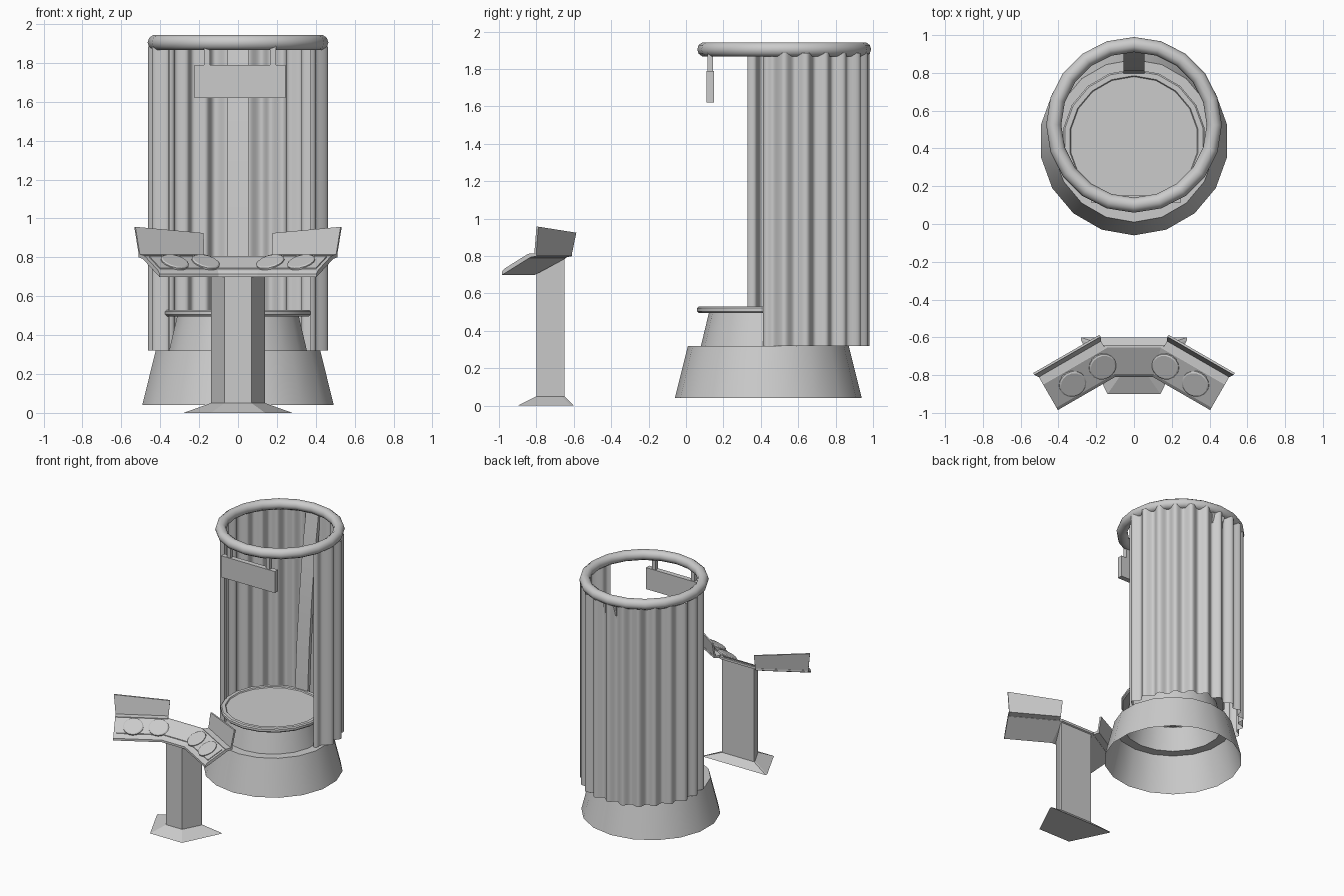
import bpy, bmesh, math
from mathutils import Vector, Matrix

if "Cube" in bpy.data.objects:
    bpy.data.objects.remove(bpy.data.objects["Cube"])


def make(name, verts, faces, smooth=None):
    me = bpy.data.meshes.new(name)
    bm = bmesh.new()
    vs = [bm.verts.new(v) for v in verts]
    for f in faces:
        bm.faces.new([vs[i] for i in f])
    bmesh.ops.recalc_face_normals(bm, faces=bm.faces)
    bm.to_mesh(me)
    bm.free()
    ob = bpy.data.objects.new(name, me)
    bpy.context.collection.objects.link(ob)
    if smooth:
        bpy.ops.object.select_all(action='DESELECT')
        ob.select_set(True)
        bpy.context.view_layer.objects.active = ob
        bpy.ops.object.shade_smooth_by_angle(angle=math.radians(smooth))
    return ob


def loft(name, rings, closed=True, caps=True, smooth=None):
    """Skin a list of equally sized point rings."""
    n = len(rings[0])
    verts = [p for r in rings for p in r]
    faces = []
    for i in range(len(rings) - 1):
        for j in range(n if closed else n - 1):
            k = (j + 1) % n
            faces.append((i * n + j, i * n + k, (i + 1) * n + k, (i + 1) * n + j))
    if caps:
        faces.append(tuple(range(n)))
        faces.append(tuple(range((len(rings) - 1) * n, len(rings) * n)))
    return make(name, verts, faces, smooth)


def box(name, x0, x1, y0, y1, z0, z1):
    return loft(name, [[(x0, y0, z), (x1, y0, z), (x1, y1, z), (x0, y1, z)]
                       for z in (z0, z1)])


# Stepped round base with open underside and recessed standing disc
SIDES = 18
profile = [(.5, .04), (.43, .32), (.36, .32), (.318, .495), (.37, .495), (.38, .505),
           (.38, .522), (.372, .53), (.345, .53), (.34, .522)]
rings = []
for r, z in profile:
    angs = [(i + .5) * math.tau / SIDES for i in range(SIDES)]
    rings.append([(r * math.cos(a), .44 + r * math.sin(a), z) for a in angs])
base = loft("booth_base", rings, caps=False, smooth=35)
loft("standing_disc", [[(x * .95, .44 + (y - .44) * .95, .50) for x, y, _ in rings[-1]],
                       rings[-1]], smooth=30)

# Overhead curtain ring
bpy.ops.mesh.primitive_torus_add(location=(0, .525, 1.905), major_radius=.425,
                                 minor_radius=.04, major_segments=20, minor_segments=10)
bpy.context.object.name = "curtain_ring"
bpy.ops.object.shade_smooth_by_angle(angle=math.radians(40))

# Pleated curtain round the back, with ends turned inward
outline = []
start, end, steps = -17, 209, 180
for i in range(steps + 1):
    d = start + (end - start) * i / steps
    a = math.radians(d)
    r = .443 + .02 * math.cos(24 * (a - math.pi / 2)) + .006 * math.sin(7 * a)
    edge = min(d - start, end - d)
    if edge < 12:
        r -= .06 * (1 - edge / 12)
    outline.append((r * math.cos(a), .525 + r * math.sin(a)))
loft("curtain", [[(x, y, z) for x, y in outline] for z in (.32, 1.885)],
     closed=False, caps=False, smooth=60)

# Leaning rear support carrying the ring
spine = [(.79, .47), (.81, .85), (.845, 1.25), (.885, 1.6), (.93, 1.89)]
loft("rear_support", [[(-.055, y, z), (.055, y, z), (.055, y + .03, z), (-.055, y + .03, z)]
                      for y, z in spine], smooth=30)

# Hanging sign
box("hanging_sign", -.225, .245, .11, .15, 1.62, 1.79)
for x in (-.16, .18):
    box("sign_hanger", x - .015, x + .015, .115, .145, 1.78, 1.89)

# Console foot and post
top = [(-.07, -.8), (.07, -.8), (.14, -.665), (.14, -.65), (-.14, -.65), (-.14, -.665)]
foot = [(-.14, -.9), (.14, -.9), (.28, -.615), (.28, -.6), (-.28, -.6), (-.28, -.615)]
loft("console_foot", [[(x, y, 0) for x, y in foot], [(x, y, .05) for x, y in top]])
loft("console_post", [[(x, y, .05) for x, y in top],
                      [(x, y, .705 + (y + .8) * .55) for x, y in top]])

# Console desk: sloped slab swept along a mitred three-part path
ang = math.radians(30)
along, back = Vector((math.cos(ang), -math.sin(ang))), Vector((math.sin(ang), math.cos(ang)))
knee = Vector((.1, -.81))
tip = knee + along * .35
miter = Vector((math.tan(ang / 2), 1))
section = [(0, .698), (0, .715), (.015, .732), (.155, .808), (.17, .808), (.17, .79)]


def mirror(p):
    return (-p[0],) + tuple(p[1:])


def ring_at(origin, direction, sec):
    return [(*(origin + direction * d), z) for d, z in sec]


tip_r, knee_r = ring_at(tip, back, section), ring_at(knee, miter, section)
loft("console_desk", [[mirror(p) for p in tip_r], [mirror(p) for p in knee_r], knee_r, tip_r])

# Raised inlay strip on the desk
inlay = [(.03, .735), (.03, .746), (.14, .806), (.14, .795)]
tip_i, knee_i = ring_at(tip - along * .02, back, inlay), ring_at(knee, miter, inlay)
loft("desk_inlay", [[mirror(p) for p in tip_i], [mirror(p) for p in knee_i], knee_i, tip_i])

# Wing ledges, upright panels and buttons, mirrored left and right
for side in (1, -1):
    flip = (lambda p: tuple(p)) if side == 1 else mirror

    def wing(t, d, z):
        return flip((*(knee + along * t + back * d), z))

    loft("panel_ledge", [[wing(t, .16, .79), wing(t, .16, .812), wing(t, .215, .815),
                          wing(t, .215, .80)] for t in (-.03, .35)])
    loft("upright_panel", [[wing(t, .20, .805), wing(t, .212, .805),
                            wing(t + lean, .235, h), wing(t + lean, .223, h)]
                           for t, lean, h in ((-.03, -.01, .925), (.35, .015, .957))])

    # Round buttons lying on the slope
    slope = Vector((*back, .545)).normalized()
    axis_t = Vector((*along, 0))
    normal = axis_t.cross(slope)
    for t in (.03, .213):
        c = Vector((*(knee + along * t + back * .082), .774))
        discs = []
        for h, r in ((-.012, .074), (.006, .074), (.011, .066)):
            discs.append([flip(c + normal * h + axis_t * (r * math.cos(q * math.tau / 16))
                               + slope * (r * math.sin(q * math.tau / 16))) for q in range(16)])
        loft("console_button", discs, smooth=30)
